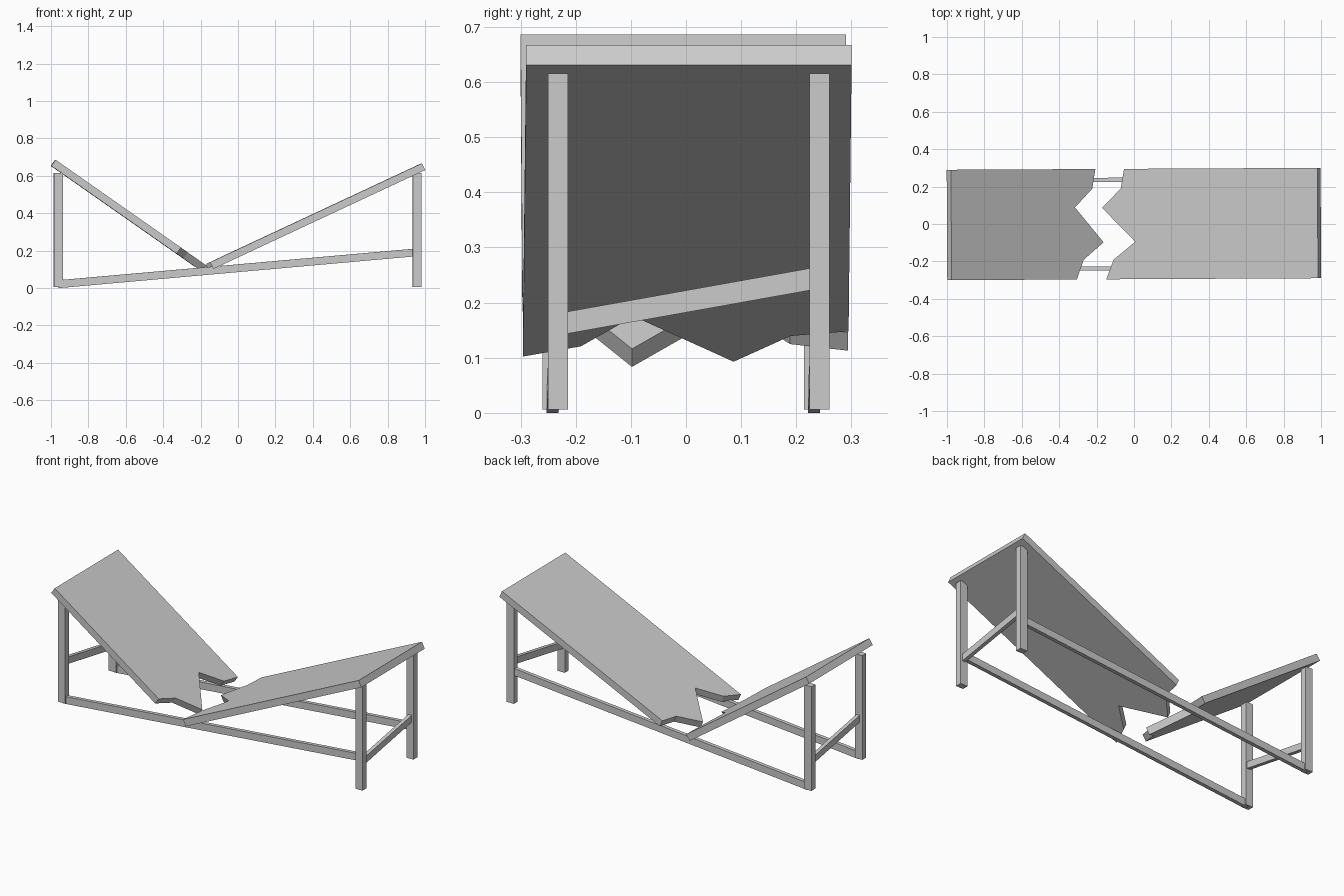
import bpy, bmesh
from math import radians
from mathutils import Vector, Matrix

if "Cube" in bpy.data.objects:
    bpy.data.objects.remove(bpy.data.objects["Cube"])

YAW = Matrix.Rotation(radians(0.3), 4, 'Z')   # whole table sits very slightly turned


def finish(name, bm):
    bmesh.ops.transform(bm, matrix=YAW, verts=bm.verts)
    bmesh.ops.recalc_face_normals(bm, faces=bm.faces)
    me = bpy.data.meshes.new(name)
    bm.to_mesh(me)
    bm.free()
    ob = bpy.data.objects.new(name, me)
    bpy.context.collection.objects.link(ob)
    return ob


def prism(name, points, offset):
    """Flat polygon swept along an offset vector."""
    bm = bmesh.new()
    face = bm.faces.new([bm.verts.new(p) for p in points])
    ext = bmesh.ops.extrude_face_region(bm, geom=[face], use_keep_orig=True)
    moved = [v for v in ext['geom'] if isinstance(v, bmesh.types.BMVert)]
    bmesh.ops.translate(bm, vec=offset, verts=moved)
    return finish(name, bm)


def box(name, lo, hi):
    pts = [(lo[0], lo[1], lo[2]), (hi[0], lo[1], lo[2]),
           (hi[0], hi[1], lo[2]), (lo[0], hi[1], lo[2])]
    return prism(name, pts, Vector((0, 0, hi[2] - lo[2])))


def half_top(name, x_end, z_end, slope, edge, thick=0.04):
    """Sloping half of the snapped top; edge is the jagged break in plan."""
    outline = [(x_end, 0.295)] + edge + [(x_end, -0.295)]
    pts = [(x, y, z_end + slope * (x - x_end)) for x, y in outline]
    normal = Vector((-slope, 0, 1)).normalized()
    return prism(name, pts, -thick * normal)


# Two halves of the broken tabletop
half_top("left_top_half", -0.977, 0.686, -0.70,
         [(-0.205, 0.295), (-0.222, 0.19), (-0.315, 0.09),
          (-0.163, -0.097), (-0.27, -0.19), (-0.307, -0.295)])
half_top("right_top_half", 0.982, 0.667, 0.467,
         [(-0.052, 0.295), (-0.07, 0.19), (-0.17, 0.087),
          (0.006, -0.095), (-0.11, -0.19), (-0.15, -0.295)])

# Legs and long sloping rails, front and back
for side, y in (("front", -0.237), ("back", 0.237)):
    box(f"{side}_left_leg", (-0.985, y - 0.018, 0.006), (-0.937, y + 0.018, 0.615))
    box(f"{side}_right_leg", (0.933, y - 0.018, 0.006), (0.979, y + 0.018, 0.615))
    prism(f"{side}_long_rail",
          [(-0.957, y - 0.011, 0.0), (0.95, y - 0.011, 0.17),
           (0.95, y - 0.011, 0.211), (-0.961, y - 0.011, 0.042)],
          Vector((0, 0.022, 0)))

# Tilted cross rails between the legs, opposite tilt at each end
for end, s in (("left", -1), ("right", 1)):
    prism(f"{end}_cross_rail",
          [(s * 0.957 - 0.011, s * y, z) for y, z in
           ((-0.235, 0.141), (0.235, 0.225), (0.235, 0.265), (-0.235, 0.181))],
          Vector((0.022, 0, 0)))
